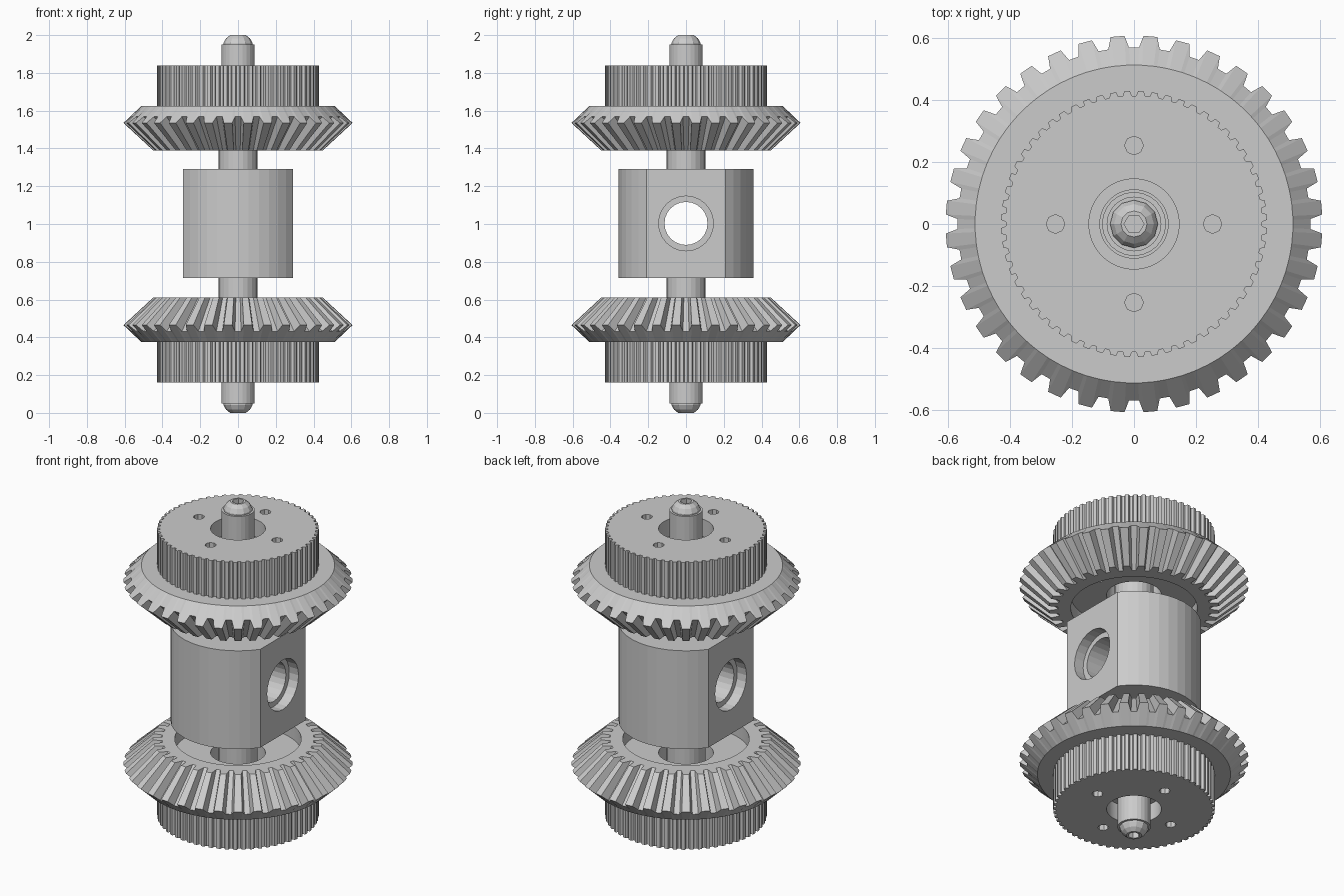
import bpy, bmesh, math

if "Cube" in bpy.data.objects:
    bpy.data.objects.remove(bpy.data.objects["Cube"])

PLAIN = [(0.0, 0)]
MID = 1.0   # every part has its origin on the mid-height plane, so halves mirror in z


def lathe(name, rings, count, pattern=PLAIN, closed=False):
    """Stack rings into a skin. A ring is (r, z) or ((tip r, z), (root r, z)).
    pattern lists (fraction of pitch, 0 tip / 1 root) for each repeat."""
    bm = bmesh.new()
    loops = []
    for ring in rings:
        pair = ring if isinstance(ring[0], tuple) else (ring, ring)
        loop = []
        for i in range(count):
            for frac, k in pattern:
                a = 2 * math.pi * (i + frac) / count
                r, z = pair[k]
                loop.append(bm.verts.new((r * math.cos(a), r * math.sin(a), z - MID)))
        loops.append(loop)
    n = len(loops[0])
    pairs = list(zip(loops, loops[1:]))
    if closed:
        pairs.append((loops[-1], loops[0]))
    else:
        bm.faces.new(loops[0])
        bm.faces.new(loops[-1])
    for a, b in pairs:
        for i in range(n):
            j = (i + 1) % n
            bm.faces.new((a[i], a[j], b[j], b[i]))
    bmesh.ops.recalc_face_normals(bm, faces=bm.faces[:])
    return to_object(name, bm)


def to_object(name, bm):
    mesh = bpy.data.meshes.new(name)
    bm.to_mesh(mesh)
    bm.free()
    ob = bpy.data.objects.new(name, mesh)
    ob.location.z = MID
    bpy.context.collection.objects.link(ob)
    return ob


def cylinder(name, r, depth, sides, loc, along_x=False):
    bpy.ops.mesh.primitive_cylinder_add(
        vertices=sides, radius=r, depth=depth, location=loc,
        rotation=(0, math.pi / 2 if along_x else 0, 0))
    ob = bpy.context.object
    ob.name = name
    ob.hide_render = True
    return ob


def cut(ob, cutters):
    for c in cutters:
        m = ob.modifiers.new("cut", 'BOOLEAN')
        m.operation = 'DIFFERENCE'
        m.solver = 'EXACT'
        m.object = c


def mirror_up(ob):
    m = ob.modifiers.new("mirror", 'MIRROR')
    m.use_axis = (False, False, True)
    m.use_mirror_merge = False


def bake(obs):
    for ob in obs:
        bpy.ops.object.select_all(action='DESELECT')
        ob.select_set(True)
        bpy.context.view_layer.objects.active = ob
        bpy.ops.object.convert(target='MESH')


# bevel gear crown: straight tapered teeth on a cone, recessed inside
tooth = [(0.16, 1), (0.29, 0), (0.71, 0), (0.84, 1)]
crown = lathe("bevel_gear", [
    (0.512, 0.375),
    ((0.607, 0.465), (0.568, 0.432)),
    ((0.45, 0.61), (0.402, 0.61)),
    (0.335, 0.61), (0.335, 0.53), (0.145, 0.53), (0.145, 0.375)],
    36, tooth, closed=True)

# finely toothed drum with a stepped bore
drum = lathe("spur_drum", [
    ((0.428, 0.16), (0.413, 0.16)),
    ((0.428, 0.376), (0.413, 0.376)),
    (0.11, 0.376), (0.11, 0.26), (0.145, 0.26), (0.145, 0.16)],
    60, tooth, closed=True)

# four small bolt holes through drum and gear
drills = [cylinder("drill", 0.03, 1.0, 8,
                   (0.253 * math.cos(i * math.pi / 2), 0.253 * math.sin(i * math.pi / 2), 0.4))
          for i in range(4)]
cut(crown, drills)
cut(drum, drills)

# stepped shaft stub
shaft = lathe("shaft", [(0.088, 0.05), (0.088, 0.28), (0.103, 0.28), (0.103, 0.73)], 24)

# domed end screw with hexagonal socket
screw = lathe("end_screw", [
    (0.077, 0.055), (0.077, 0.042), (0.064, 0.018), (0.042, 0.0),
    ((0.032, 0.0), (0.0277, 0.0)), ((0.032, 0.035), (0.0277, 0.035))],
    6, [(0.0, 0), (0.5, 1)])

halves = [crown, drum, shaft, screw]
for ob in halves:
    mirror_up(ob)

# central block: cylinder with two flats
R, FLAT, N = 0.357, 0.29, 12
bm = bmesh.new()
half = math.acos(FLAT / R)
outline = []
for start in (half, math.pi + half):
    for i in range(N + 1):
        a = start + (math.pi - 2 * half) * i / N
        outline.append(bm.verts.new((R * math.cos(a), R * math.sin(a), 0.715 - MID)))
base = bm.faces.new(outline)
top = bmesh.ops.extrude_face_region(bm, geom=[base])
bmesh.ops.translate(bm, vec=(0, 0, 0.575),
                    verts=[v for v in top['geom'] if isinstance(v, bmesh.types.BMVert)])
bmesh.ops.recalc_face_normals(bm, faces=bm.faces[:])
block = to_object("centre_block", bm)

# cross bore with a counterbore in each flat
bores = [cylinder("bore", 0.114, 1.0, 24, (0, 0, 1.003), True)]
for s in (-1, 1):
    bores.append(cylinder("counterbore", 0.145, 0.2, 24, (s * (FLAT + 0.04), 0, 1.003), True))
cut(block, bores)

bake(halves + [block])
for c in drills + bores:
    bpy.data.objects.remove(c, do_unlink=True)
